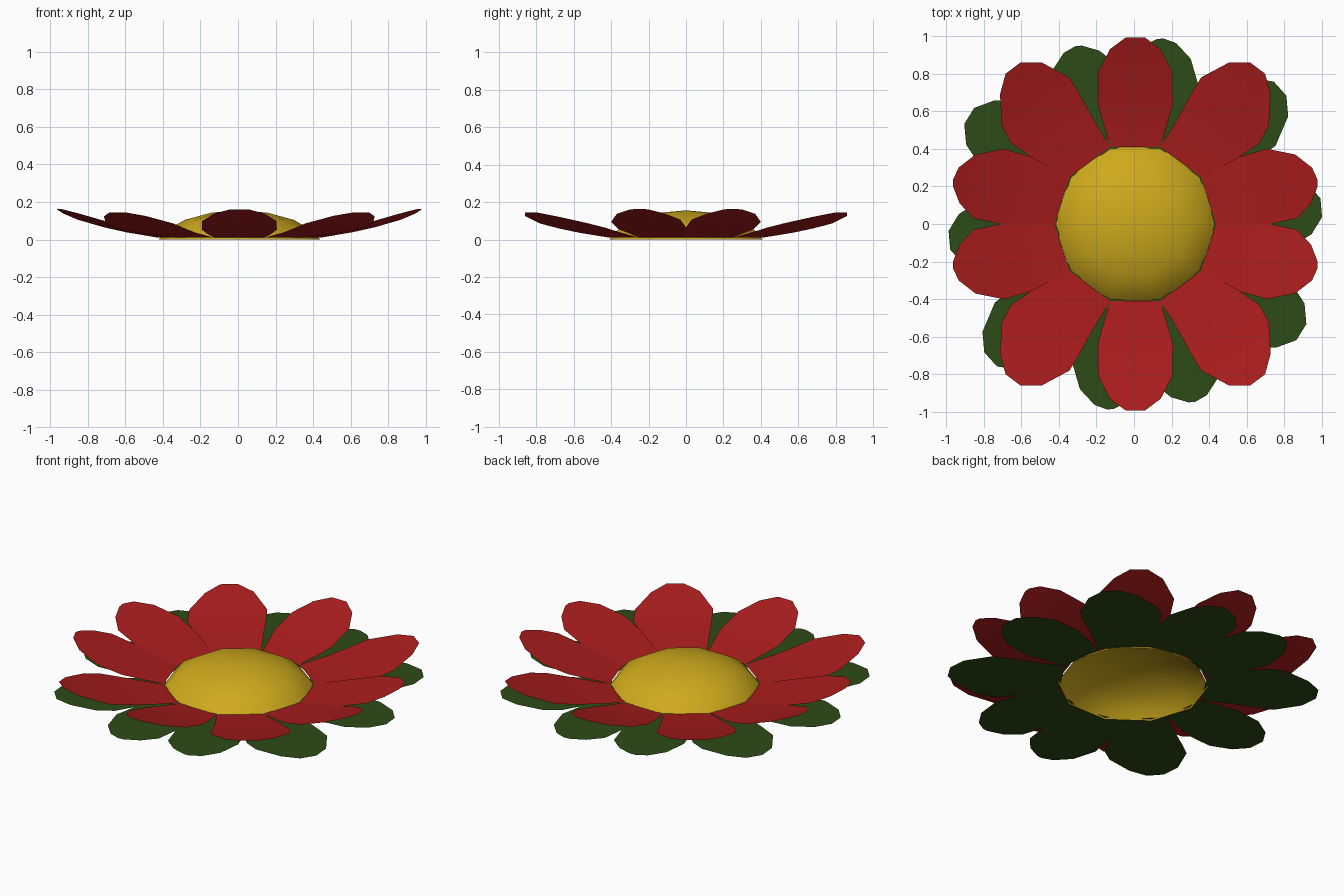
import bpy, math

if "Cube" in bpy.data.objects:
    bpy.data.objects.remove(bpy.data.objects["Cube"])

CX = 0.007  # flower centre


def material(name, rgb):
    m = bpy.data.materials.new(name)
    m.diffuse_color = (*rgb, 1)
    m.use_nodes = True
    m.node_tree.nodes["Principled BSDF"].inputs["Base Color"].default_value = m.diffuse_color
    return m


RED = material("petal_red", (0.40, 0.012, 0.012))
GREEN = material("sepal_green", (0.026, 0.07, 0.008))
YELLOW = material("centre_yellow", (0.62, 0.40, 0.012))


def mesh_object(name, verts, faces, mat, smooth):
    me = bpy.data.meshes.new(name)
    me.from_pydata(verts, [], faces)
    me.update()
    if sum(p.normal.z * p.area for p in me.polygons) < 0:  # face upwards
        me.flip_normals()
    me.materials.append(mat)
    me.polygons.foreach_set("use_smooth", [smooth] * len(me.polygons))
    ob = bpy.data.objects.new(name, me)
    ob.location.x = CX
    bpy.context.collection.objects.link(ob)
    return ob


# Petal outlines: two matching edges from base to tip, plus axis angle and rise
end_half = [(.133, .41), (.17, .53), (.2, .64), (.197, .81), (.135, .93), (.05, .993)]
end_petal = ([(-x, y) for x, y in end_half], end_half, 90, .157)
diagonal_petal = (
    [(.133, .41), (.23, .57), (.29, .68), (.35, .78), (.50, .86), (.61, .86)],
    [(.35, .25), (.56, .36), (.66, .43), (.71, .52), (.72, .69), (.69, .80)],
    54, .122)
side_petal = (
    [(.35, .25), (.56, .36), (.70, .40), (.85, .37), (.94, .30), (.97, .235)],
    [(.43, 0), (.60, 0), (.72, 0), (.86, .03), (.935, .11), (.97, .20)],
    18, .16)


def petal(name, shape, sx, sy, mat, base, lift, turn):
    left, right, angle, rise = shape
    a, r = math.radians(angle), math.radians(turn)
    verts = []
    for pair in zip(left, right):
        for x, y in pair:
            t = max(0, (x * math.cos(a) + y * math.sin(a) - .41) / .6)
            z = base + lift * rise * (.55 * t + .45 * t * t)
            x, y = x * sx, y * sy
            verts.append((x * math.cos(r) - y * math.sin(r),
                          x * math.sin(r) + y * math.cos(r), z))
    faces = [(2 * i, 2 * i + 1, 2 * i + 3, 2 * i + 2) for i in range(len(left) - 1)]
    mesh_object(name, verts, faces, mat, lift > 0)


def layer(name, mat, base, lift, turn):
    placed = [(end_petal, 1, 1), (end_petal, 1, -1)]
    placed += [(s, sx, sy) for s in (side_petal, diagonal_petal)
               for sx in (1, -1) for sy in (1, -1)]
    for i, (s, sx, sy) in enumerate(placed):
        petal(f"{name}_{i + 1}", s, sx, sy, mat, base, lift, turn)


# Raised red petals over the same ring turned and laid flat in green
layer("petal", RED, .01, 1, 0)
layer("sepal", GREEN, .008, 0, 95)

# Ten-sided hollow dome in the middle
profile = [(.43, 0), (.385, .05), (.29, .105), (.15, .143)]
N = 10
verts = [(r * math.cos(math.tau * k / N), r * math.sin(math.tau * k / N), z)
         for r, z in profile for k in range(N)]
verts.append((0, 0, .156))
faces = [(j * N + k, j * N + (k + 1) % N, (j + 1) * N + (k + 1) % N, (j + 1) * N + k)
         for j in range(len(profile) - 1) for k in range(N)]
last = (len(profile) - 1) * N
faces += [(last + k, last + (k + 1) % N, len(verts) - 1) for k in range(N)]
mesh_object("flower_centre", verts, faces, YELLOW, True)
